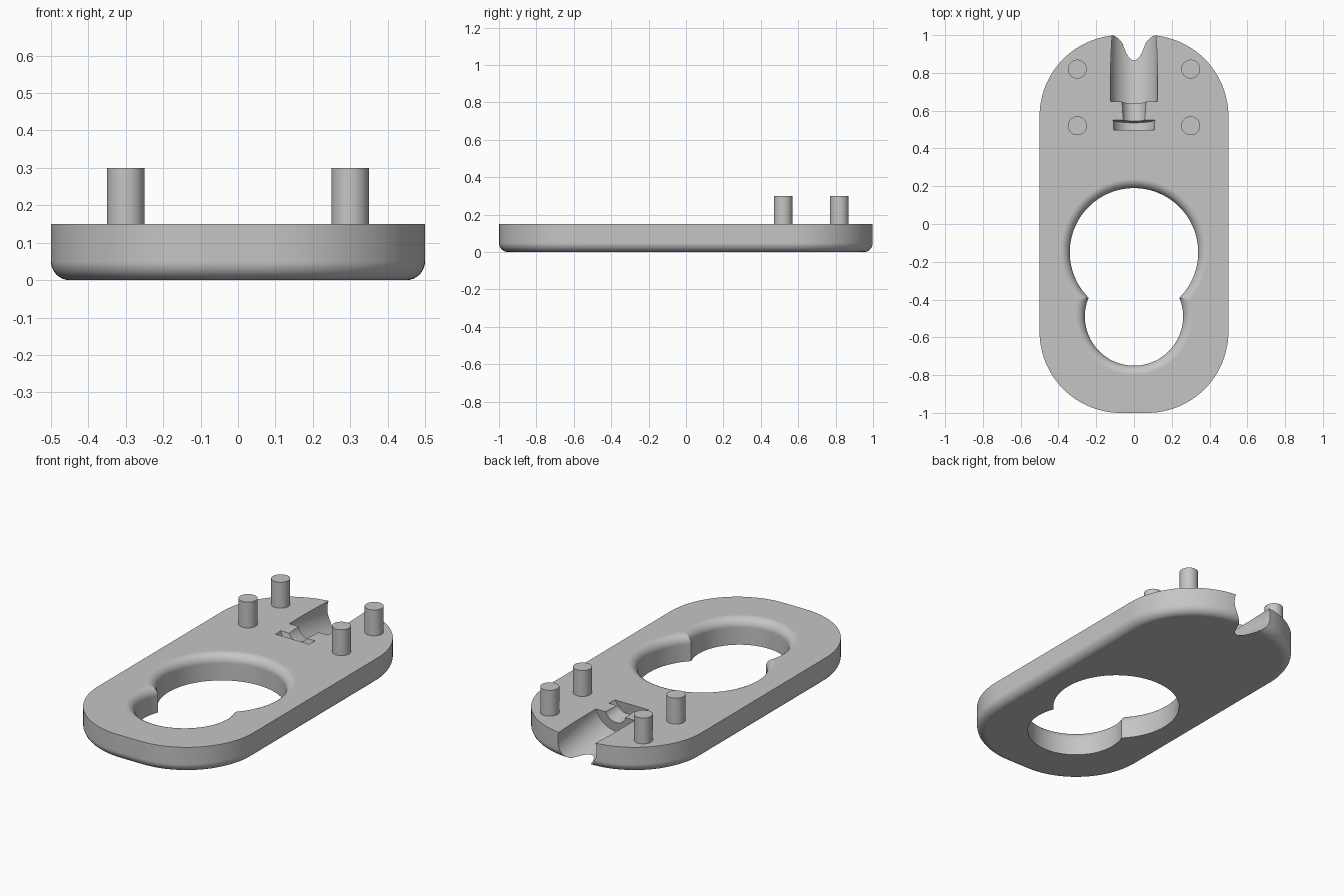
import bpy
import bmesh
from math import sin, cos, pi, radians

if "Cube" in bpy.data.objects:
    bpy.data.objects.remove(bpy.data.objects["Cube"], do_unlink=True)

WIDTH, LENGTH, THICK = 1.0, 2.0, 0.15
CORNER, FILLET = 0.43, 0.05

grey = bpy.data.materials.new("plain_grey")
grey.use_nodes = True
colour = (0.56, 0.56, 0.56, 1)
grey.diffuse_color = colour
grey.node_tree.nodes["Principled BSDF"].inputs["Base Color"].default_value = colour


def make_object(name, bm):
    bmesh.ops.recalc_face_normals(bm, faces=bm.faces)
    mesh = bpy.data.meshes.new(name)
    bm.to_mesh(mesh)
    bm.free()
    mesh.materials.append(grey)
    obj = bpy.data.objects.new(name, mesh)
    bpy.context.collection.objects.link(obj)
    return obj


def lathe(name, profile, location, tilt=0, sides=96):
    """Closed solid of revolution from (radius, height) points."""
    bm = bmesh.new()
    rings = [[bm.verts.new((r * cos(2 * pi * i / sides), r * sin(2 * pi * i / sides), h))
              for i in range(sides)] for r, h in profile]
    for low, high in zip(rings, rings[1:]):
        for i in range(sides):
            j = (i + 1) % sides
            bm.faces.new((low[i], low[j], high[j], high[i]))
    bm.faces.new(rings[0])
    bm.faces.new(rings[-1])
    obj = make_object(name, bm)
    obj.location = location
    obj.rotation_euler.x = tilt
    return obj


def activate(obj):
    bpy.ops.object.select_all(action='DESELECT')
    obj.select_set(True)
    bpy.context.view_layer.objects.active = obj


# Plate: rounded rectangle with a rounded lower rim
bm = bmesh.new()
outline = []
steps = 24
for quarter, (sx, sy) in enumerate(((1, 1), (-1, 1), (-1, -1), (1, -1))):
    for i in range(steps + 1):
        a = pi / 2 * (quarter + i / steps)
        outline.append(bm.verts.new((sx * (WIDTH / 2 - CORNER) + CORNER * cos(a),
                                     sy * (LENGTH / 2 - CORNER) + CORNER * sin(a), 0)))
base = bm.faces.new(outline)
rise = bmesh.ops.extrude_face_region(bm, geom=[base], use_keep_orig=True)
bmesh.ops.translate(bm, vec=(0, 0, THICK),
                    verts=[v for v in rise["geom"] if isinstance(v, bmesh.types.BMVert)])
bmesh.ops.recalc_face_normals(bm, faces=bm.faces)
rim = [e for e in bm.edges if all(v.co.z < 0.01 for v in e.verts)]
bmesh.ops.bevel(bm, geom=rim, offset=FILLET, offset_type='OFFSET', segments=8,
                profile=0.5, affect='EDGES', clamp_overlap=False)
plate = make_object("base_plate", bm)


# Keyhole cutters: two round holes with flared upper lips
def flared_hole(name, radius, y):
    lip = [(radius + FILLET * (1 - cos(a)), THICK - FILLET + FILLET * sin(a))
           for a in (pi / 2 * i / 8 for i in range(9))]
    profile = [(radius, -0.1)] + lip + [(radius + FILLET, THICK + 0.1)]
    return lathe(name, profile, (0, y, 0))


cutters = [flared_hole("large_hole_cutter", 0.34, -0.15),
           flared_hole("small_hole_cutter", 0.26, -0.49)]

# Channel cutter: tilted stepped rod with head, neck and wide barrel
rod = [(0.115, -0.147), (0.115, -0.096), (0.065, -0.096),
       (0.065, 0), (0.125, 0), (0.125, 0.5)]
cutters.append(lathe("channel_cutter", rod, (0, 0.65, 0.165), radians(-100)))

activate(plate)
for cutter in cutters:
    mod = plate.modifiers.new("cut", 'BOOLEAN')
    mod.operation = 'DIFFERENCE'
    mod.solver = 'EXACT'
    mod.object = cutter
    cutter.hide_render = True
    bpy.context.view_layer.update()
    bpy.ops.object.modifier_apply(modifier=mod.name)
    bpy.data.objects.remove(cutter, do_unlink=True)

bpy.ops.object.shade_smooth_by_angle(angle=radians(30))
weighted = plate.modifiers.new("flat_top_shading", 'WEIGHTED_NORMAL')
weighted.keep_sharp = True
bpy.ops.object.modifier_apply(modifier=weighted.name)

# Pegs: four upright pins
for side, x in (("left", 0.3), ("right", -0.3)):
    for end, y in (("front", 0.52), ("back", 0.82)):
        peg = lathe(f"{side}_{end}_peg", [(0.05, THICK - 0.01), (0.05, 0.3)], (x, y, 0), sides=48)
        activate(peg)
        bpy.ops.object.shade_smooth_by_angle(angle=radians(30))
